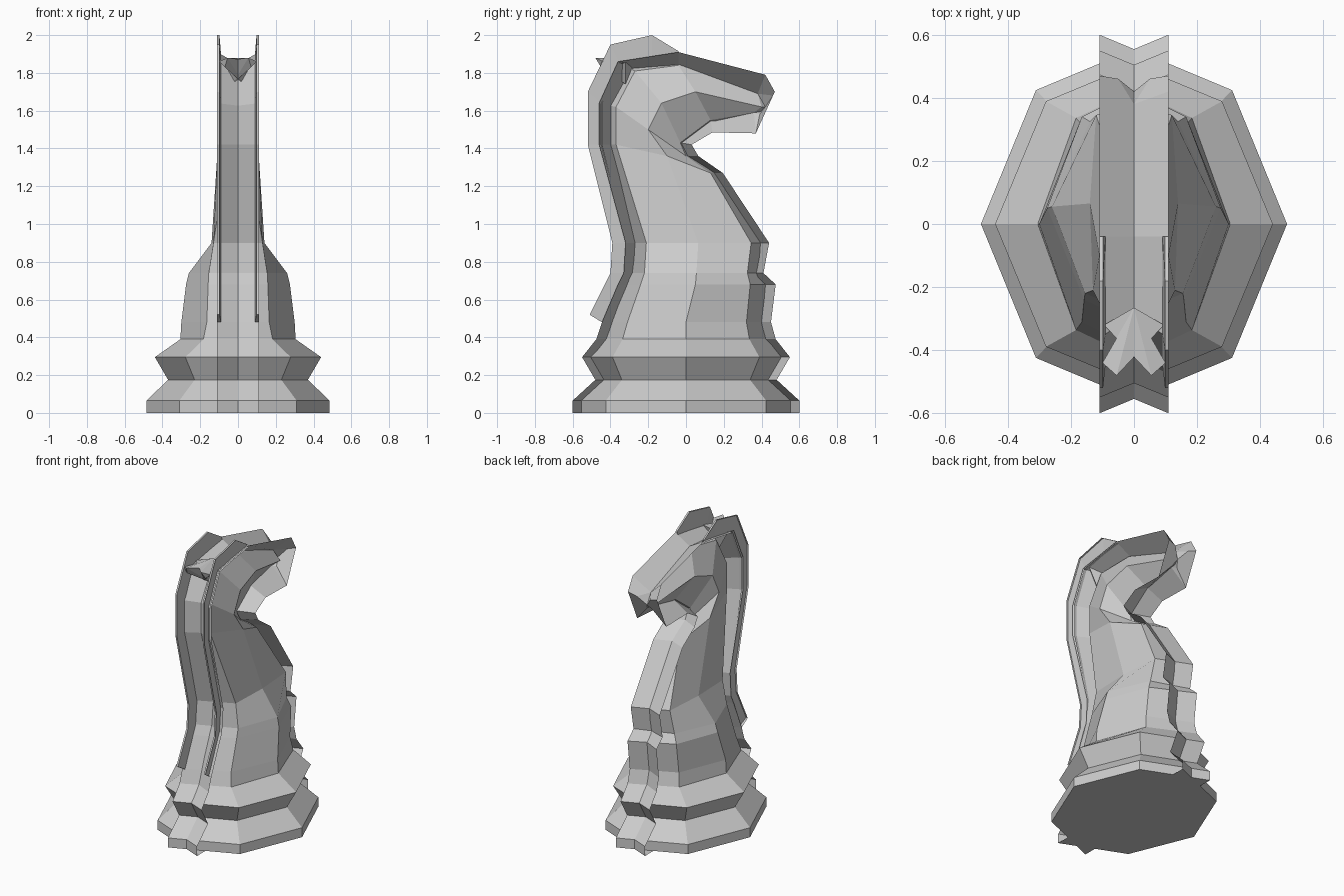
import bpy, bmesh
from math import sin, cos, pi

if "Cube" in bpy.data.objects:
    bpy.data.objects.remove(bpy.data.objects["Cube"])

CUT = -0.11  # each half starts past the centre line, so the two halves overlap


def finish(name, bm):
    bmesh.ops.recalc_face_normals(bm, faces=bm.faces)
    me = bpy.data.meshes.new(name)
    bm.to_mesh(me)
    bm.free()
    ob = bpy.data.objects.new(name, me)
    bpy.context.collection.objects.link(ob)
    ob.modifiers.new("Mirror", 'MIRROR').use_mirror_merge = False
    return ob


def loft(name, rings, cap_start=False, cap_end=False):
    bm = bmesh.new()
    rows = [[bm.verts.new((u + CUT, y, z)) for u, y, z in r] for r in rings]
    for a, b in zip(rows, rows[1:]):
        for i in range(len(a) - 1):
            bm.faces.new((a[i], a[i + 1], b[i + 1], b[i]))
    if cap_start:
        bm.faces.new(rows[0])
    if cap_end:
        bm.faces.new(rows[-1])
    return finish(name, bm)


def half_octagon(rx, ry, z):
    return [(rx * sin(i * pi / 4), -ry * cos(i * pi / 4), z) for i in range(5)]


# Stepped base
base = [half_octagon(rx, ry, z) for rx, ry, z in
        [(.595, .6, 0), (.595, .6, .065), (.48, .48, .175), (.55, .55, .295), (.415, .475, .39)]]

# Chest: z, back y, back corner (u, y), side (u, y), front corner (u, y), front y
chest = []
for z, back, bu, by, su, sy, fu, fy, front in [
        (.48, -.445, .275, -.31, .41, 0, .28, .32, .45),
        (.68, -.36, .268, -.24, .385, .05, .275, .34, .475),
        (.74, -.33, .265, -.22, .37, .055, .25, .325, .41),
        (.90, -.32, .24, -.21, .25, .065, .23, .345, .44)]:
    chest.append([(0, back, z), (bu, by, z), (su, sy, z), (fu, fy, z), (0, front, z)])

# Neck and head: three side offsets, then (y, z) from crest round to throat
head = []
for b, s, f, *p in [
        (.16, .22, .16, (-.46, 1.42), (-.37, 1.42), (-.10, 1.36), (.13, 1.27), (.195, 1.27)),
        (.16, .22, .13, (-.46, 1.64), (-.37, 1.62), (-.20, 1.50), (.00, 1.36), (.065, 1.36)),
        (.15, .22, .12, (-.36, 1.86), (-.27, 1.81), (-.13, 1.64), (-.03, 1.43), (.03, 1.42)),
        (.12, .21, .12, (-.04, 1.91), (-.04, 1.84), (.05, 1.70), (.13, 1.55), (.14, 1.485)),
        (.11, .15, .11, (.42, 1.79), (.38, 1.69), (.40, 1.62), (.36, 1.59), (.37, 1.48)),
        (.06, .11, .09, (.47, 1.70), (.46, 1.68), (.42, 1.62), (.39, 1.58), (.37, 1.48))]:
    head.append([(u, y, z) for u, (y, z) in zip((0, b, s, f, 0), p)])

# Body from base to muzzle in one skin; the cap closes the nose
loft("horse_body", base + chest + head, cap_start=True, cap_end=True)

# Mane: thin tapered ridge along the back of the neck and crest
outer = [(-.51, .52), (-.40, .74), (-.39, .90), (-.52, 1.42),
         (-.52, 1.70), (-.40, 1.95), (-.18, 2.0), (-.04, 1.915)]
inner = [(-.445, .48), (-.33, .74), (-.315, .90), (-.445, 1.42),
         (-.445, 1.64), (-.35, 1.85), (-.18, 1.88), (-.04, 1.90)]
ridge = [[(0, *o), (.012, *o), (.02, *i), (0, *i)] for o, i in zip(outer, inner)]
loft("mane", ridge, cap_start=True)

# Ears: crossed blocky spikes pointing backwards
bm = bmesh.new()
for co in [(-.095, -.32, 1.86), (0, -.265, 1.88), (.10, -.44, 1.86), (.055, -.48, 1.88),
           (-.03, -.32, 1.74), (.07, -.45, 1.83)]:
    bm.verts.new(co)
bmesh.ops.convex_hull(bm, input=bm.verts)
finish("ear", bm)
